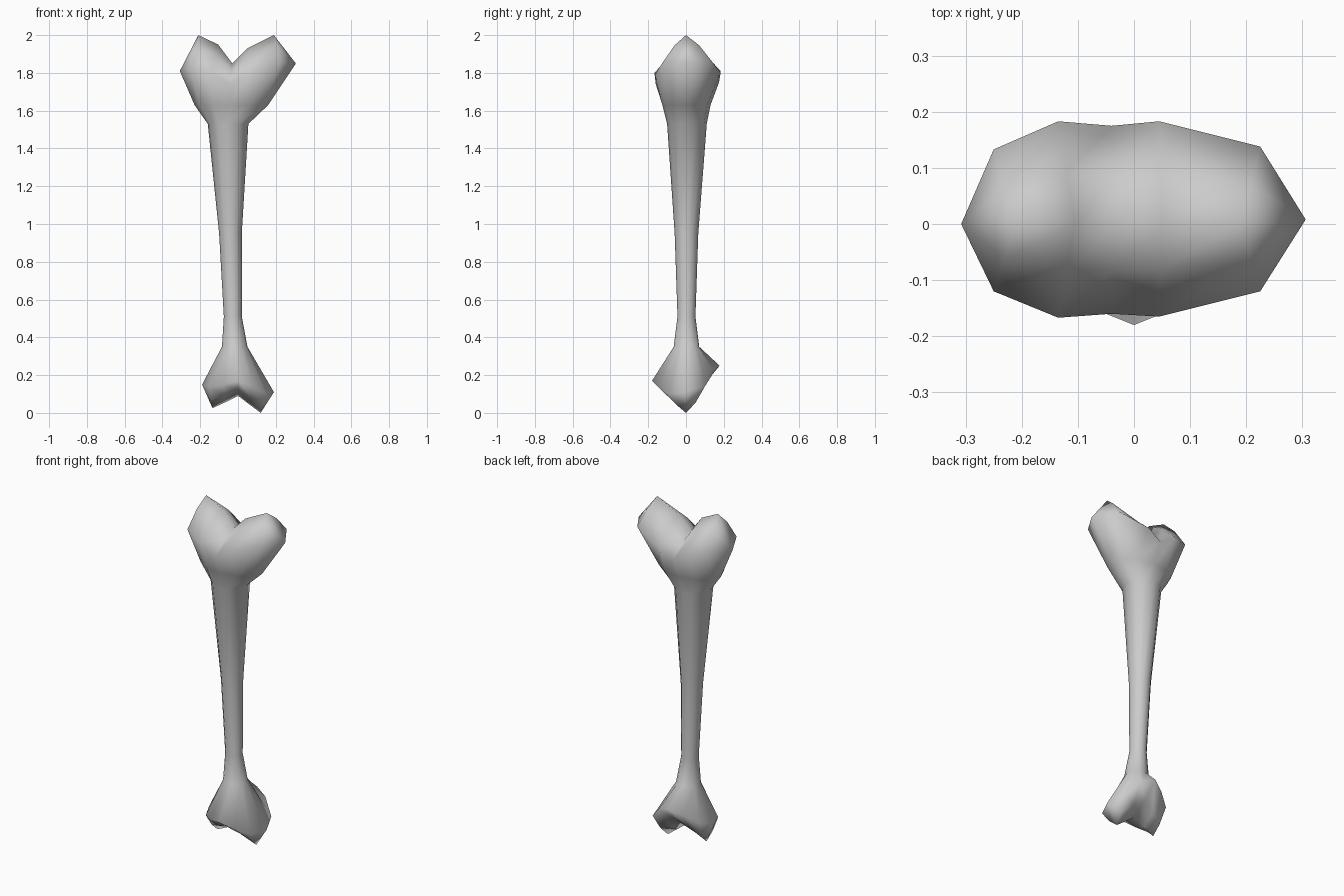
import bpy
import bmesh
from math import sin, cos, pi

cube = bpy.data.objects.get("Cube")
if cube:
    bpy.data.objects.remove(cube)

mat = bpy.data.materials.new("bone_grey")
mat.use_nodes = True
grey = (0.6, 0.6, 0.6, 1)
mat.diffuse_color = grey
mat.node_tree.nodes["Principled BSDF"].inputs["Base Color"].default_value = grey

# Shaft sections: z, x min, x max, y min, y max
SECTIONS = [
    (0.35, -0.085, 0.05, -0.065, 0.07),
    (0.51, -0.075, 0.02, -0.045, 0.05),
    (0.95, -0.10, 0.02, -0.06, 0.065),
    (1.53, -0.16, 0.055, -0.10, 0.11),
    (1.63, -0.23, 0.16, -0.125, 0.13),
]
# Knuckle columns: rim x, front y, front z, back y, back z, ridge x, ridge z
TOP = [
    (-0.25, -0.12, 1.83, 0.133, 1.83, -0.21, 2.0),
    (-0.135, -0.167, 1.80, 0.183, 1.81, -0.105, 1.95),
    (-0.04, -0.16, 1.74, 0.175, 1.75, -0.03, 1.85),
    (0.045, -0.165, 1.79, 0.183, 1.80, 0.05, 1.93),
    (0.225, -0.12, 1.86, 0.138, 1.86, 0.19, 2.0),
]
BOTTOM = [
    (-0.15, -0.09, 0.14, 0.09, 0.17, -0.135, 0.025),
    (-0.075, -0.15, 0.15, 0.14, 0.22, -0.07, 0.055),
    (0.0, -0.18, 0.17, 0.178, 0.25, 0.0, 0.09),
    (0.075, -0.15, 0.14, 0.15, 0.22, 0.06, 0.045),
    (0.15, -0.09, 0.10, 0.10, 0.14, 0.12, 0.0),
]

bm = bmesh.new()


def section(z, x0, x1, y0, y1):
    """Oval loop that starts at the right tip and runs along the front."""
    ring = []
    for i in range(12):
        a = i * pi / 6
        y = y0 * sin(a) if i < 6 else -y1 * sin(a)
        y = y0 * abs(sin(a)) if i < 6 else y1 * abs(sin(a))
        ring.append(bm.verts.new(((x0 + x1) / 2 - (x1 - x0) / 2 * cos(a), y, z)))
    return ring


def bridge(a, b):
    for i in range(12):
        j = (i + 1) % 12
        bm.faces.new((a[i], a[j], b[j], b[i]))


def knuckle(columns, tip_a, tip_b):
    """Two-lobed end: a rim loop closed by rows running over the ridge."""
    rows = []
    for x, yf, zf, yb, zb, xr, zr in columns:
        mid = [((x + xr) / 2, y / 2, z + 0.62 * (zr - z)) for y, z in ((yf, zf), (yb, zb))]
        points = [(x, yf, zf), mid[0], (xr, 0, zr), mid[1], (x, yb, zb)]
        rows.append([bm.verts.new(p) for p in points])
    tips = [bm.verts.new(tip_a), bm.verts.new(tip_b)]
    for a, b in zip(rows, rows[1:]):
        for i in range(4):
            bm.faces.new((a[i], b[i], b[i + 1], a[i + 1]))
    for tip, row in zip(tips, (rows[0], rows[-1])):
        for i in range(4):
            bm.faces.new((tip, row[i], row[i + 1]))
    return [tips[0]] + [r[0] for r in rows] + [tips[1]] + [r[4] for r in reversed(rows)]


# Loft the shaft between the two knuckles
loops = [knuckle(BOTTOM, (-0.19, 0, 0.15), (0.19, 0, 0.11))]
loops += [section(*s) for s in SECTIONS]
loops.append(knuckle(TOP, (-0.308, 0, 1.81), (0.306, 0.008, 1.85)))
for lower, upper in zip(loops, loops[1:]):
    bridge(lower, upper)

bmesh.ops.recalc_face_normals(bm, faces=bm.faces)
for f in bm.faces:
    f.smooth = True
mesh = bpy.data.meshes.new("bone")
bm.to_mesh(mesh)
bm.free()
mesh.materials.append(mat)
bone = bpy.data.objects.new("bone", mesh)
bpy.context.collection.objects.link(bone)
